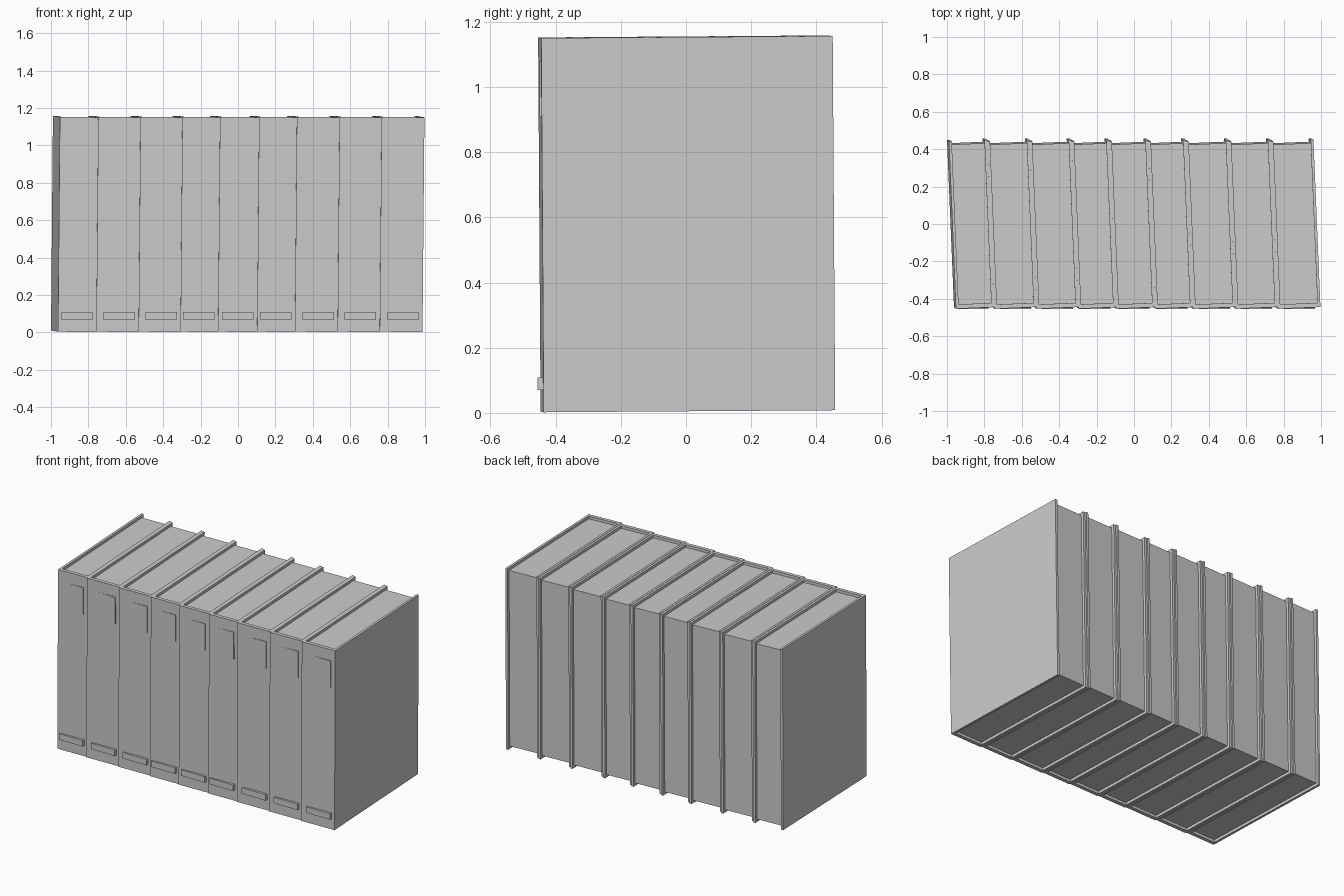
import bpy, bmesh
from math import radians
from mathutils import Matrix, Euler, Vector

if "Cube" in bpy.data.objects:
    bpy.data.objects.remove(bpy.data.objects["Cube"])

grey = bpy.data.materials.new("plain grey")
grey.use_nodes = True
grey.diffuse_color = (0.6, 0.6, 0.6, 1)
grey.node_tree.nodes["Principled BSDF"].inputs["Base Color"].default_value = (0.6, 0.6, 0.6, 1)

HEIGHT, HALF_DEPTH = 1.148, 0.4475
BOARD, SPINE, RECESS = 0.015, 0.023, 0.017
LEAN = Euler((radians(0.4), radians(0.5), radians(2.4))).to_matrix().to_4x4()


def prism(name, outline, z0, z1, matrix):
    """Extrude a plan outline from z0 to z1."""
    bm = bmesh.new()
    face = bm.faces.new([bm.verts.new((x, y, z0)) for x, y in outline])
    top = bmesh.ops.extrude_face_region(bm, geom=[face])
    verts = [g for g in top["geom"] if isinstance(g, bmesh.types.BMVert)]
    bmesh.ops.translate(bm, verts=verts, vec=(0, 0, z1 - z0))
    bmesh.ops.recalc_face_normals(bm, faces=bm.faces)
    mesh = bpy.data.meshes.new(name)
    bm.to_mesh(mesh)
    bm.free()
    mesh.materials.append(grey)
    obj = bpy.data.objects.new(name, mesh)
    obj.matrix_world = matrix
    bpy.context.collection.objects.link(obj)
    return obj


def rectangle(x0, x1, y0, y1):
    return [(x0, y0), (x1, y0), (x1, y1), (x0, y1)]


# Joints between neighbouring spines
joints = [-0.957, -0.752, -0.526, -0.302, -0.101, 0.108, 0.310, 0.538, 0.763, 0.992]

for i, (left, right) in enumerate(zip(joints, joints[1:]), 1):
    half = (right - left) / 2
    centre = Vector(((left + right) / 2 - 0.019, 0.002, HEIGHT / 2 + 0.006))
    place = Matrix.Translation(centre) @ LEAN
    h, d = HEIGHT / 2, HALF_DEPTH

    # Cover: two boards joined by the spine
    inner = half - BOARD
    cover = [(-half, -d), (half, -d), (half, d), (inner, d),
             (inner, SPINE - d), (-inner, SPINE - d), (-inner, d), (-half, d)]
    prism(f"book_cover_{i}", cover, -h, h, place)

    # Page block, set back from the cover edges
    prism(f"book_pages_{i}", rectangle(-inner, inner, SPINE - d, d - RECESS),
          RECESS - h, h - RECESS, place)

    # Spine plates stand square to the row, so they emerge toward the right
    edge = right - 0.025
    upright = Matrix.Identity(4)
    prism(f"lower_label_{i}", rectangle(edge - 0.168, edge, -0.455, -0.43),
          0.07, 0.108, upright)
    prism(f"upper_label_{i}", rectangle(edge - 0.168, edge, -0.450, -0.43),
          0.91, 1.08, upright)
